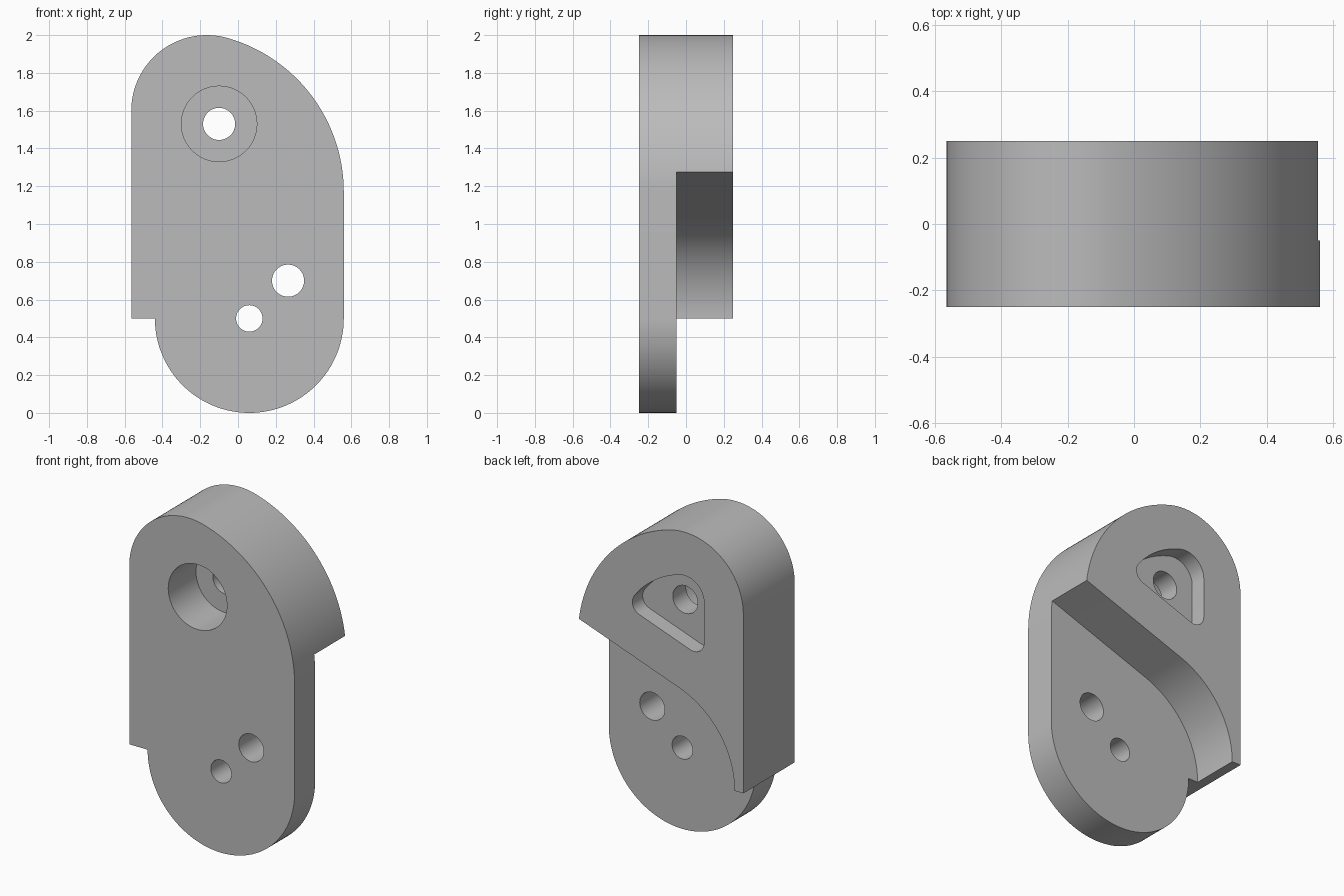
import bpy, bmesh
from math import sin, cos, radians, degrees, atan2, hypot

if "Cube" in bpy.data.objects:
    bpy.data.objects.remove(bpy.data.objects["Cube"], do_unlink=True)

# One plain grey finish
grey = bpy.data.materials.new("plain grey")
grey.use_nodes = True
colour = (0.5, 0.5, 0.5, 1)
grey.diffuse_color = colour
grey.node_tree.nodes["Principled BSDF"].inputs["Base Color"].default_value = colour


def arc(centre, r, start, end, n=24):
    """Points on an arc in the x-z plane, angles in degrees."""
    angles = [radians(start + (end - start) * i / n) for i in range(n + 1)]
    return [(centre[0] + r * cos(a), centre[1] + r * sin(a)) for a in angles]


def slab(name, points, y0, y1):
    """Extrude an x-z profile from y0 to y1."""
    bm = bmesh.new()
    face = bm.faces.new([bm.verts.new((x, y0, z)) for x, z in points])
    new = bmesh.ops.extrude_face_region(bm, geom=[face])["geom"]
    verts = [v for v in new if isinstance(v, bmesh.types.BMVert)]
    bmesh.ops.translate(bm, verts=verts, vec=(0, y1 - y0, 0))
    bmesh.ops.recalc_face_normals(bm, faces=bm.faces)
    mesh = bpy.data.meshes.new(name)
    bm.to_mesh(mesh)
    bm.free()
    mesh.materials.append(grey)
    obj = bpy.data.objects.new(name, mesh)
    bpy.context.collection.objects.link(obj)
    return obj


def cut(target, cutter):
    """Subtract the cutter and throw it away."""
    cutter.hide_render = True
    mod = target.modifiers.new("cut", 'BOOLEAN')
    mod.operation, mod.solver, mod.object = 'DIFFERENCE', 'EXACT', cutter
    bpy.context.view_layer.update()
    bpy.context.view_layer.objects.active = target
    bpy.ops.object.modifier_apply(modifier=mod.name)
    bpy.data.objects.remove(cutter, do_unlink=True)
    bpy.context.view_layer.update()


front, step, back = -0.25, -0.05, 0.25
crown, shoulder, foot = (-0.165, 1.6), (-0.287, 1.17), (0.06, 0.5)
crown_r, shoulder_r, foot_r = 0.4, 0.847, 0.5
# Angle at which the crown and shoulder arcs meet
meet = degrees(atan2(crown[1] - shoulder[1], crown[0] - shoulder[0]))

# Main body at full thickness
outline = (arc(shoulder, shoulder_r, 0, meet, 48)
           + arc(crown, crown_r, meet, 180, 32)[1:]
           + [(-0.565, 0.5)]
           + arc(foot, foot_r, -180, 0, 64))
body = slab("bracket_body", outline, front, back)

# Step at the back: sloping line running tangentially into an arc
step_r, corner = 0.565, (0.555, 1.275)
dx, dz = corner[0] - foot[0], corner[1] - foot[1]
reach = hypot(dx, dz)
tangent = degrees(atan2(dz, dx) + atan2((reach**2 - step_r**2) ** 0.5, step_r))
slope = tangent - 90
far_z = corner[1] - (1 - corner[0]) * cos(radians(tangent)) / sin(radians(tangent)) * -1
far_z = corner[1] + (1 - corner[0]) * sin(radians(slope)) / cos(radians(slope))
step_profile = ([(1, -0.2), (1, far_z)] + arc(foot, step_r, tangent, 180, 32)
                + [(foot[0] - step_r, -0.2)])
cut(body, slab("step_cutter", step_profile, step, 0.4))

# Rounded pocket on the back, following the body outline
inset, round_r = 0.267, 0.07
low_left, low_right = (-0.228, 1.353), (0.12, 1.477)
side = degrees(atan2(low_right[1] - shoulder[1], low_right[0] - shoulder[0]))
pocket = (arc(shoulder, shoulder_r - inset, side, meet)
          + arc(crown, crown_r - inset, meet, 180)[1:]
          + arc(low_left, round_r, 180, 270 + slope, 12)
          + arc(low_right, round_r, slope - 90, side, 12)[:-1])
cut(body, slab("pocket_cutter", pocket, 0.15, 0.4))

# Counterbore and through holes: centre, radius, end depth
holes = [((-0.1, 1.53), 0.2, 0.02), ((-0.1, 1.53), 0.085, 0.4),
         ((0.265, 0.7), 0.085, 0.4), ((0.06, 0.5), 0.07, 0.4)]
for centre, r, depth in holes:
    cut(body, slab("hole_cutter", arc(centre, r, 0, 360, 48)[:-1], -0.4, depth))

# Smooth curved walls, sharp rims
body.data.shade_smooth()
body.data.set_sharp_from_angle(angle=radians(30))
